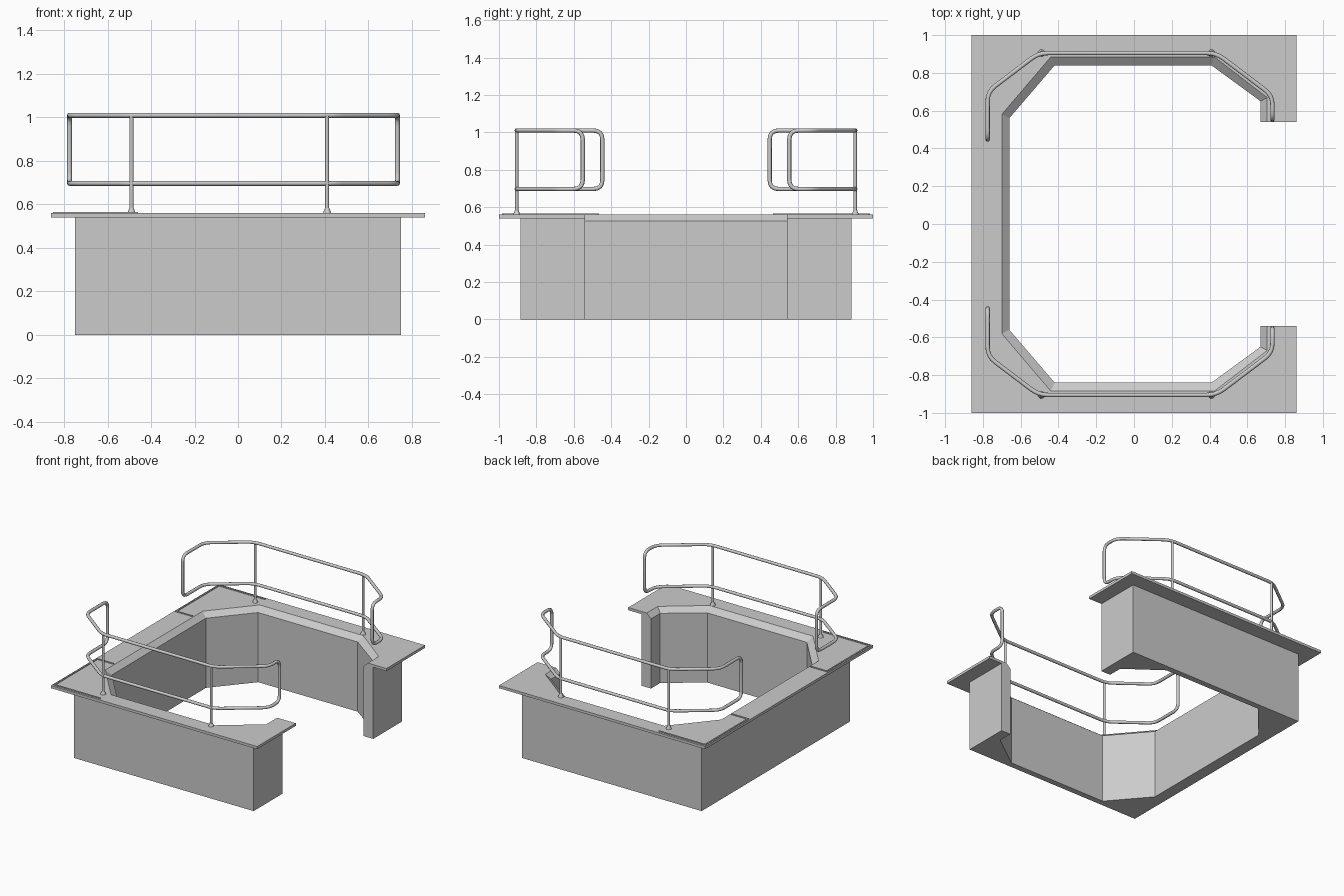
import bpy, bmesh
from mathutils import Vector

if "Cube" in bpy.data.objects:
    bpy.data.objects.remove(bpy.data.objects["Cube"])


def sweep(name, sections):
    # solid from matching cross-section loops, capped at both ends
    bm = bmesh.new()
    rings = [[bm.verts.new(p) for p in s] for s in sections]
    for a, b in zip(rings, rings[1:]):
        n = len(a)
        for i in range(n):
            bm.faces.new((a[i], a[(i + 1) % n], b[(i + 1) % n], b[i]))
    bm.faces.new(rings[0])
    bm.faces.new(rings[-1])
    bmesh.ops.recalc_face_normals(bm, faces=bm.faces)
    me = bpy.data.meshes.new(name)
    bm.to_mesh(me)
    bm.free()
    ob = bpy.data.objects.new(name, me)
    bpy.context.collection.objects.link(ob)
    return ob


def both(pts):
    # half outline continued by its mirror image across y = 0
    return pts + [(x, -y) for x, y in reversed(pts)]


def box(name, x0, x1, y0, y1, z0, z1):
    return sweep(name, [[(x, y0, z0), (x, y1, z0), (x, y1, z1), (x, y0, z1)] for x in (x0, x1)])


def rounded(points, radius, steps=4):
    # closed path with every corner filleted
    out = []
    for i, p in enumerate(points):
        a = (points[i - 1] - p).normalized()
        b = (points[(i + 1) % len(points)] - p).normalized()
        for k in range(steps + 1):
            t = k / steps
            out.append(p + a * radius * (1 - t) ** 2 + b * radius * t ** 2)
    return out


def tube(name, points, radius):
    cu = bpy.data.curves.new(name, 'CURVE')
    cu.dimensions = '3D'
    cu.bevel_depth = radius
    cu.bevel_resolution = 2
    sp = cu.splines.new('POLY')
    sp.points.add(len(points) - 1)
    for q, p in zip(sp.points, points):
        q.co = (*p, 1)
    sp.use_cyclic_u = True
    ob = bpy.data.objects.new(name, cu)
    bpy.context.collection.objects.link(ob)
    return ob


def cone(name, x, y, z0, z1, r0, r1):
    bpy.ops.mesh.primitive_cone_add(vertices=12, radius1=r0, radius2=r1, depth=z1 - z0,
                                    location=(x, y, (z0 + z1) / 2))
    bpy.context.object.name = name
    bpy.ops.object.shade_smooth_by_angle()


# C-shaped wall and top slab share the sloped inner lip
inner = both([(.67, .54), (.67, .65), (.41, .84), (-.42, .84), (-.66, .56)])
lip = both([(.705, .54), (.705, .67), (.425, .885), (-.44, .885), (-.70, .58)])
wall_out = both([(.75, .54), (.75, .65), (.75, .885), (-.75, .885), (-.75, .56)])
slab_out = both([(.86, .54), (.86, .67), (.86, 1), (-.86, 1), (-.86, .58)])
sweep("wall", [[(*i, 0), (*o, 0), (*o, .54), (*i, .525)] for i, o in zip(inner, wall_out)])
sweep("top_slab", [[(*i, .525), (*w, .54), (*o, .54), (*o, .56), (*l, .56)]
                   for i, w, o, l in zip(inner, wall_out, slab_out, lip)])

plan = [(-.775, .447), (-.775, .70), (-.505, .905), (.435, .905), (.733, .68), (.733, .552)]
for s, side in ((-1, "front"), (1, "back")):
    # closed two-bar guard rail
    loop = [Vector((x, y * s, 1.01)) for x, y in plan]
    loop += [Vector((x, y * s, .697)) for x, y in reversed(plan)]
    tube(side + "_guard_rail", rounded(loop, .05), .0115)

    # posts with flared feet
    for x in (-.49, .41):
        cone(side + "_post", x, .905 * s, .56, 1.01, .009, .009)
        cone(side + "_post_foot", x, .905 * s, .558, .583, .02, .01)

    # thin raised trim around the left corner
    box(side + "_trim_side", -.85, -.84, .465 * s, .985 * s, .556, .566)
    box(side + "_trim_edge", -.84, -.46, .975 * s, .985 * s, .556, .566)
    box(side + "_trim_seam", -.84, -.71, .465 * s, .475 * s, .556, .566)
